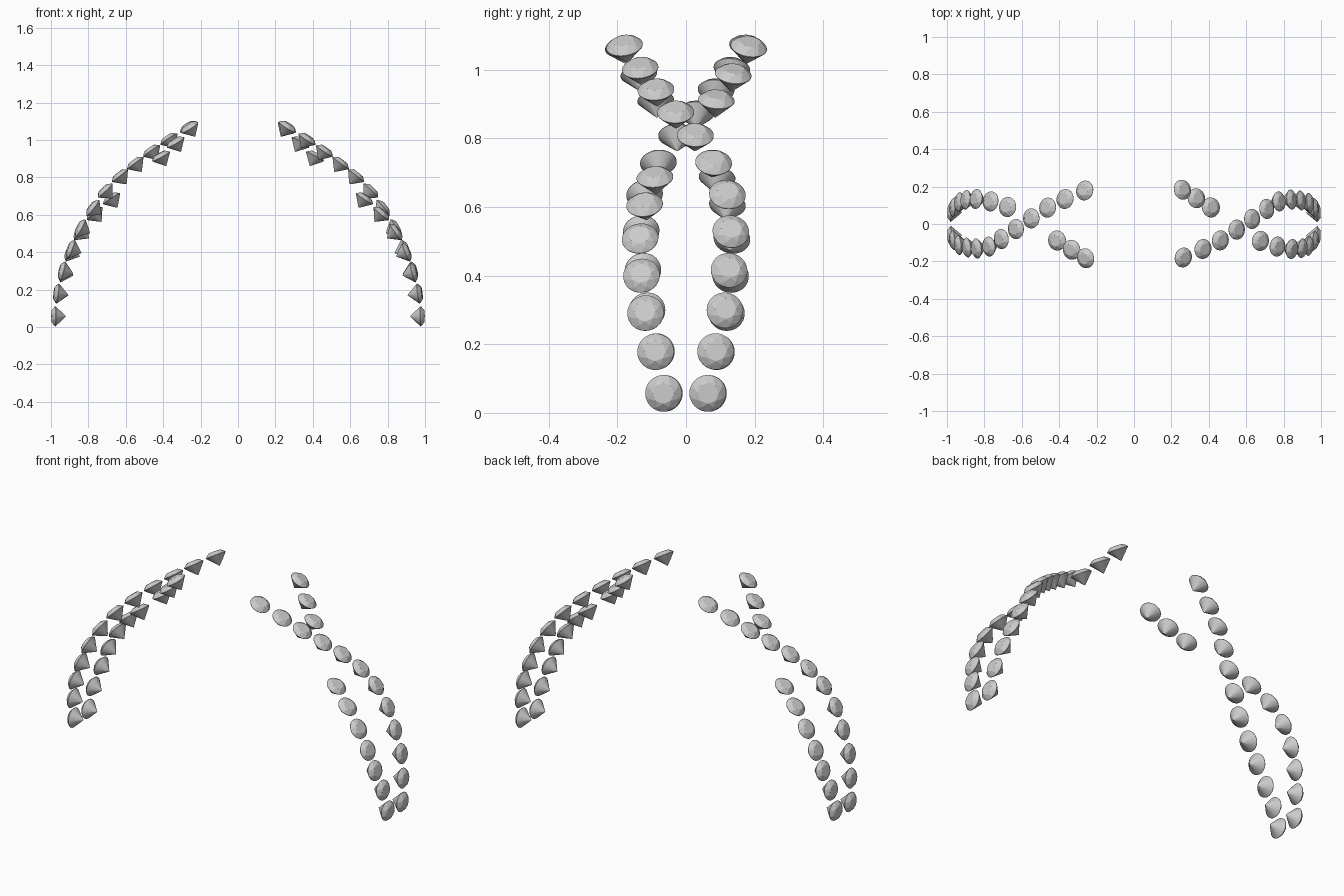
import bpy, bmesh
from math import sin, cos, pi, radians
from mathutils import Vector, Matrix

if "Cube" in bpy.data.objects:
    bpy.data.objects.remove(bpy.data.objects["Cube"])

# Shared brilliant-cut stone: table, crown, girdle, pavilion, culet
def gem_mesh():
    bm = bmesh.new()
    shift = 0.007
    rings = [(8, 0.0, 0.031, 0.020), (8, 0.5, 0.0435, 0.012),
             (32, 0.0, 0.0535, 0.001), (32, 0.0, 0.0535, -0.001),
             (8, 0.0, 0.0125, -0.0455)]
    for n, off, r, z in rings:
        for i in range(n):
            a = 2 * pi * (i + off) / n
            bm.verts.new((r * cos(a), r * sin(a), z + shift))
    bm.verts.new((0, 0, -0.058 + shift))
    bmesh.ops.convex_hull(bm, input=bm.verts[:])
    bmesh.ops.dissolve_limit(bm, angle_limit=radians(0.5), verts=bm.verts[:], edges=bm.edges[:])
    me = bpy.data.meshes.new("gem")
    bm.to_mesh(me)
    bm.free()
    return me

# x, y, z and upward tilt (degrees) of each stone on the right side
long_strand = [
    (0.97, 0.063, 0.057, 0), (0.958, 0.086, 0.178, 7), (0.93, 0.113, 0.297, 14),
    (0.885, 0.125, 0.413, 20), (0.835, 0.13, 0.525, 28), (0.77, 0.12, 0.632, 38),
    (0.705, 0.08, 0.724, 47), (0.627, 0.027, 0.803, 52), (0.545, -0.03, 0.87, 54),
    (0.458, -0.087, 0.935, 56), (0.365, -0.133, 0.998, 57), (0.26, -0.178, 1.063, 58)]
short_strand = [
    (0.97, -0.065, 0.057, 0), (0.957, -0.088, 0.177, 8), (0.928, -0.117, 0.289, 15),
    (0.892, -0.129, 0.397, 23), (0.838, -0.133, 0.504, 36), (0.762, -0.12, 0.601, 50),
    (0.672, -0.09, 0.68, 57)]
tip_strand = [(0.408, 0.088, 0.905, 62), (0.33, 0.137, 0.98, 60), (0.255, 0.182, 1.06, 58)]

mesh = gem_mesh()

def place(name, x, y, z, tilt, half_turn):
    t = radians(tilt)
    n = Vector((cos(t), 0.8 * y, sin(t))).normalized()
    m = Matrix.Translation((x, y, z)) @ n.to_track_quat('Z', 'Y').to_matrix().to_4x4()
    if half_turn:
        m = Matrix.Rotation(pi, 4, 'Z') @ m
    ob = bpy.data.objects.new(name, mesh)
    ob.matrix_world = m
    bpy.context.collection.objects.link(ob)

# Both sides: the left is the right turned half way round
for side, turn in (("right", False), ("left", True)):
    for label, strand in (("long", long_strand), ("short", short_strand), ("tip", tip_strand)):
        for i, (x, y, z, tilt) in enumerate(strand):
            place(f"{side}_{label}_gem_{i + 1}", x, y, z, tilt, turn)
